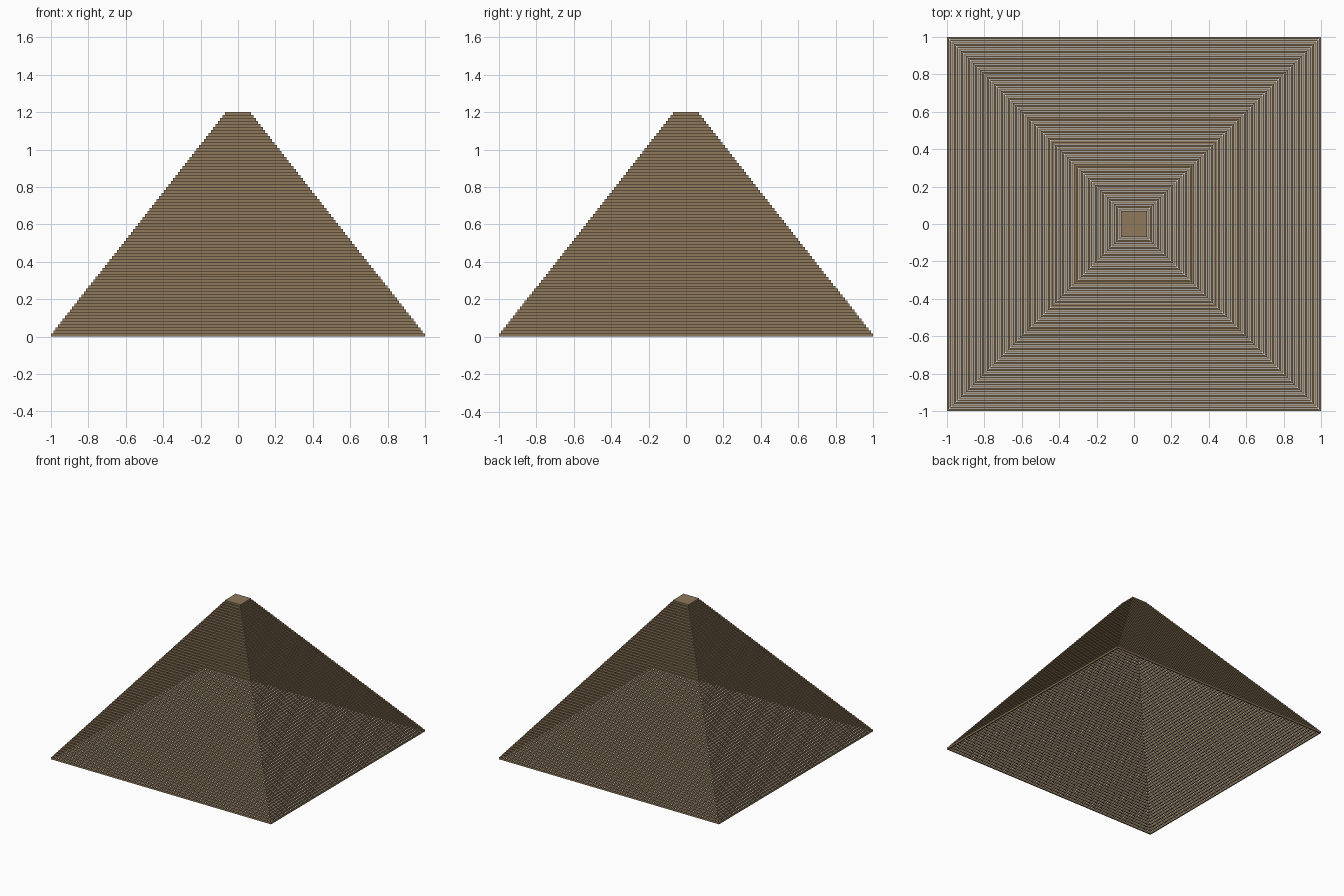
import bpy, bmesh

if "Cube" in bpy.data.objects:
    bpy.data.objects.remove(bpy.data.objects["Cube"])

LAYERS = 75
HEIGHT = 1.2
BASE, TOP = 1.0, 0.07          # half widths of lowest and highest layer
WALL = 0.01                    # bar thickness, slightly under one step
STEP_Z = HEIGHT / LAYERS
STEP_X = (BASE - TOP) / (LAYERS - 1)

brown = bpy.data.materials.new("brown")
brown.diffuse_color = (0.275, 0.19, 0.105, 1)
brown.use_nodes = True
brown.node_tree.nodes["Principled BSDF"].inputs["Base Color"].default_value = brown.diffuse_color


def make_object(name, bm):
    bmesh.ops.recalc_face_normals(bm, faces=bm.faces)
    mesh = bpy.data.meshes.new(name)
    bm.to_mesh(mesh)
    bm.free()
    mesh.materials.append(brown)
    obj = bpy.data.objects.new(name, mesh)
    bpy.context.collection.objects.link(obj)


def add_frame(bm, half, z0, z1):
    # Square frame: a rectangular bar section carried round four corners
    section = [(half, z0), (half, z1), (half - WALL, z1), (half - WALL, z0)]
    corners = [(-1, -1), (1, -1), (1, 1), (-1, 1)]
    rings = [[bm.verts.new((sx * r, sy * r, z)) for r, z in section]
             for sx, sy in corners]
    for i in range(4):
        a, b = rings[i], rings[(i + 1) % 4]
        for j in range(4):
            k = (j + 1) % 4
            bm.faces.new((a[j], b[j], b[k], a[k]))


# Hollow stack of shrinking square frames
bm = bmesh.new()
for i in range(LAYERS - 1):
    add_frame(bm, BASE - i * STEP_X, i * STEP_Z, (i + 1) * STEP_Z)
make_object("stepped_frames", bm)

# Solid cap block closing the top
bm = bmesh.new()
bmesh.ops.create_cube(bm, size=1)
for v in bm.verts:
    v.co.x *= 2 * TOP
    v.co.y *= 2 * TOP
    v.co.z = v.co.z * STEP_Z + HEIGHT - STEP_Z / 2
make_object("top_cap", bm)
